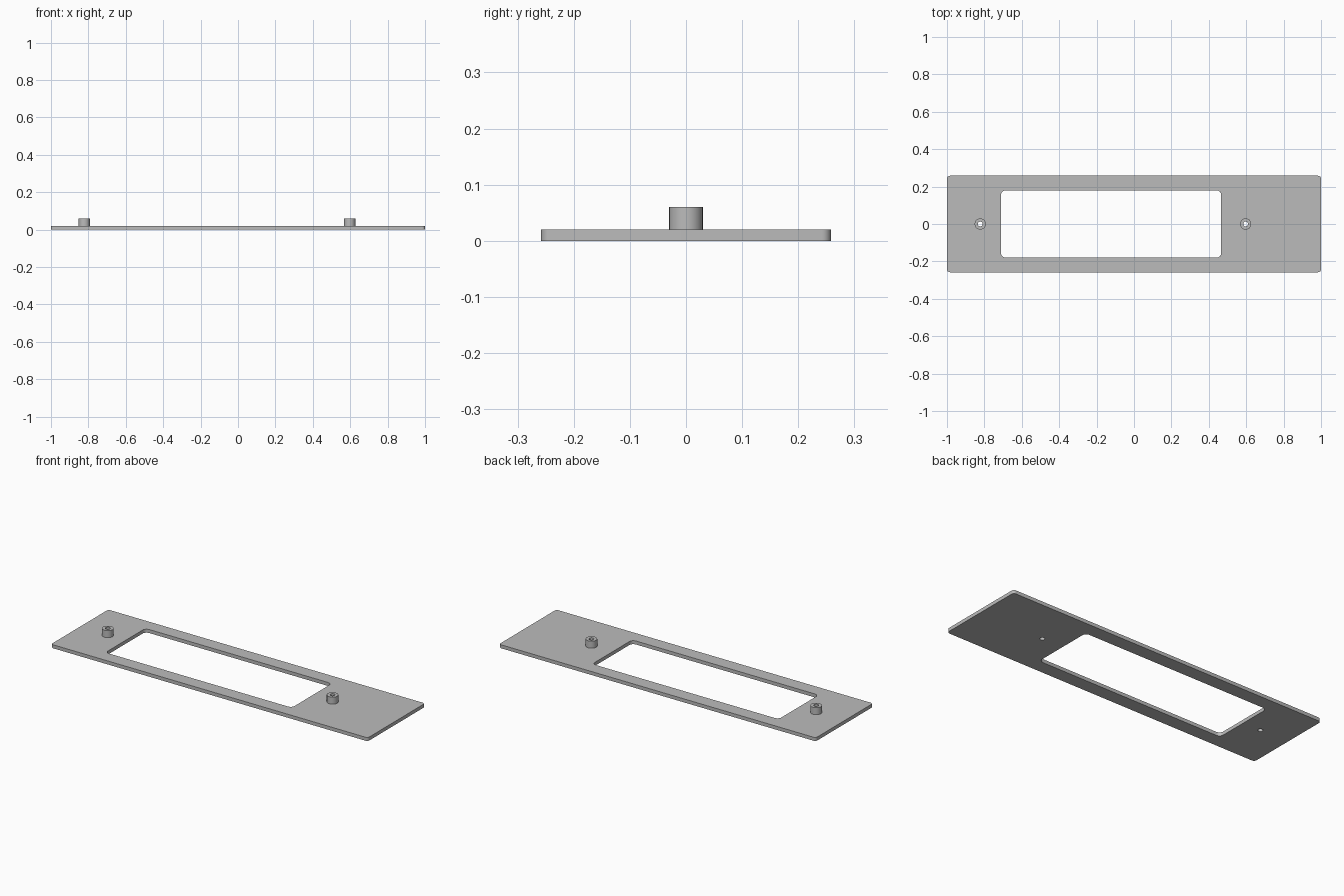
import bpy
import bmesh
from math import cos, sin, pi, tau, radians

THICK, POST_TOP = 0.02, 0.06
POST_R, HOLE_R = 0.03, 0.013
POST_X = (-0.822, 0.597)

cube = bpy.data.objects.get("Cube")
if cube:
    bpy.data.objects.remove(cube, do_unlink=True)

grey = bpy.data.materials.new("plain grey")
grey.use_nodes = True
colour = (0.5, 0.5, 0.5, 1)
grey.diffuse_color = colour
grey.node_tree.nodes["Principled BSDF"].inputs["Base Color"].default_value = colour


def circle(cx, r, n=32):
    return [(cx + r * cos(tau * i / n), r * sin(tau * i / n)) for i in range(n)]


def rounded_rect(x0, x1, half_y, r, n=8):
    corners = ((x1 - r, half_y - r), (x0 + r, half_y - r),
               (x0 + r, r - half_y), (x1 - r, r - half_y))
    return [(cx + r * cos(pi / 2 * (q + i / n)), cy + r * sin(pi / 2 * (q + i / n)))
            for q, (cx, cy) in enumerate(corners) for i in range(n + 1)]


def slab(name, loops, z0, z1):
    """Extrude an outline with holes from z0 to z1."""
    bm = bmesh.new()
    edges = []
    for loop in loops:
        vs = [bm.verts.new((x, y, z0)) for x, y in loop]
        edges += [bm.edges.new((v, vs[i - 1])) for i, v in enumerate(vs)]
    bmesh.ops.triangle_fill(bm, edges=edges, use_beauty=True, normal=(0, 0, 1))
    out = bmesh.ops.extrude_face_region(bm, geom=bm.faces[:], use_keep_orig=True)
    top = [v for v in out["geom"] if isinstance(v, bmesh.types.BMVert)]
    bmesh.ops.translate(bm, verts=top, vec=(0, 0, z1 - z0))
    bmesh.ops.recalc_face_normals(bm, faces=bm.faces[:])
    mesh = bpy.data.meshes.new(name)
    bm.to_mesh(mesh)
    bm.free()
    mesh.materials.append(grey)
    obj = bpy.data.objects.new(name, mesh)
    bpy.context.collection.objects.link(obj)
    bpy.ops.object.select_all(action='DESELECT')
    obj.select_set(True)
    bpy.context.view_layer.objects.active = obj
    bpy.ops.object.shade_smooth_by_angle(angle=radians(30))


# Plate with a window and two screw holes
slab("face_plate",
     [rounded_rect(-1, 1, 0.258, 0.016), rounded_rect(-0.711, 0.466, 0.18, 0.025)]
     + [circle(x, HOLE_R) for x in POST_X], 0, THICK)

# Hollow standoffs
for side, x in zip(("right", "left"), POST_X):
    slab(side + "_standoff", [circle(x, POST_R), circle(x, HOLE_R)], THICK, POST_TOP)
